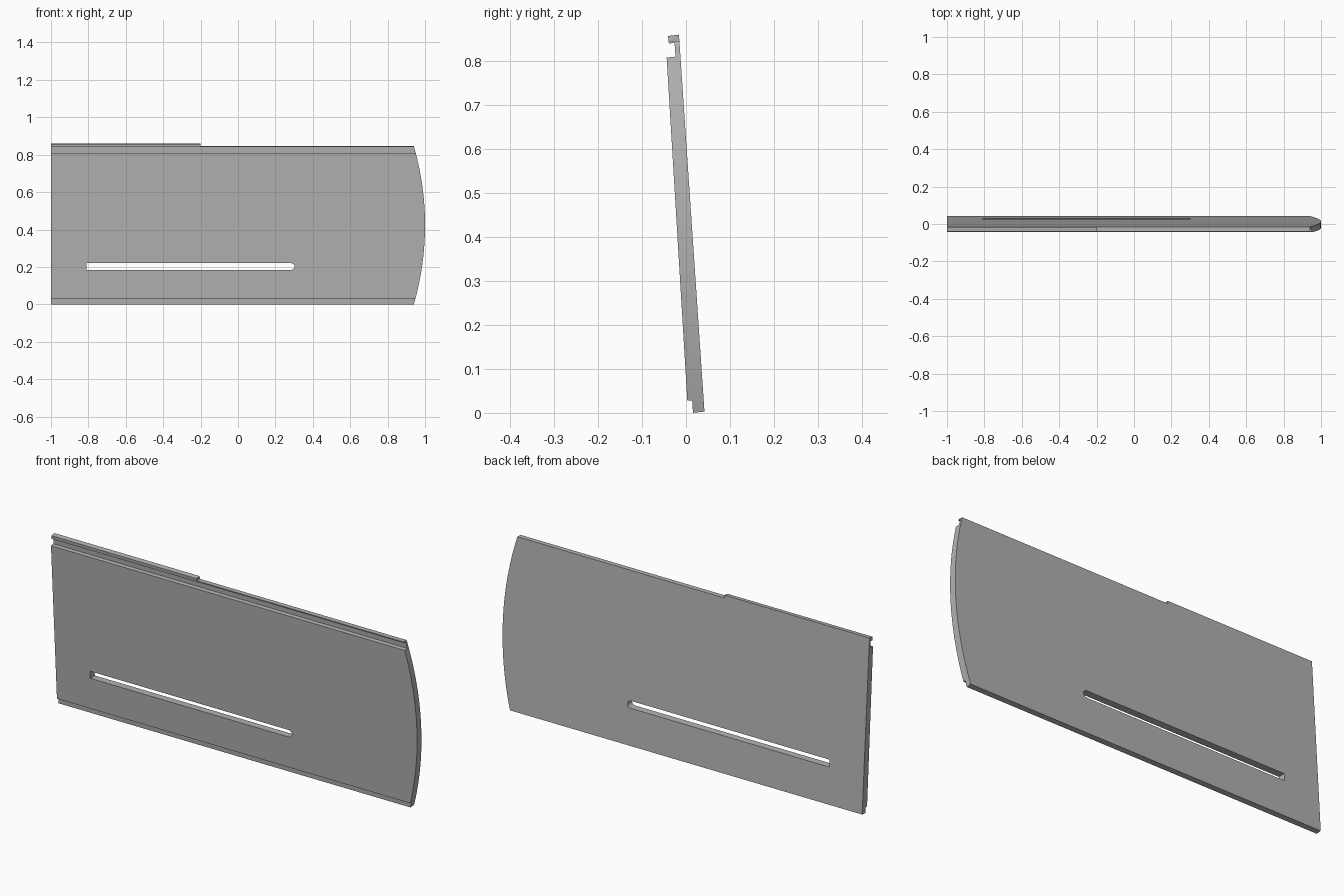
import bpy
import bmesh
import math
from mathutils import Vector

cube = bpy.data.objects.get("Cube")
if cube:
    bpy.data.objects.remove(cube, do_unlink=True)

grey = bpy.data.materials.new("mid_grey")
grey.use_nodes = True
colour = (0.45, 0.45, 0.45, 1)
grey.diffuse_color = colour
grey.node_tree.nodes["Principled BSDF"].inputs["Base Color"].default_value = colour


def prism(name, points, direction):
    """Extrude a closed outline along a direction."""
    bm = bmesh.new()
    face = bm.faces.new([bm.verts.new(p) for p in points])
    result = bmesh.ops.extrude_face_region(bm, geom=[face])
    moved = [v for v in result["geom"] if isinstance(v, bmesh.types.BMVert)]
    bmesh.ops.translate(bm, verts=moved, vec=Vector(direction))
    bmesh.ops.recalc_face_normals(bm, faces=bm.faces)
    mesh = bpy.data.meshes.new(name)
    bm.to_mesh(mesh)
    bm.free()
    mesh.materials.append(grey)
    obj = bpy.data.objects.new(name, mesh)
    bpy.context.collection.objects.link(obj)
    return obj


def cut(target, cutter, operation):
    """Apply a boolean and discard its cutter."""
    cutter.hide_render = True
    mod = target.modifiers.new(operation, "BOOLEAN")
    mod.operation = operation
    mod.solver = "EXACT"
    mod.object = cutter
    bpy.context.view_layer.objects.active = target
    bpy.ops.object.modifier_apply(modifier=mod.name)
    bpy.data.objects.remove(cutter, do_unlink=True)


# Leaning board section: bottom rebate, top groove and hooked lip
section = [(0.042, 0.003), (0.016, 0), (0.014, 0.028), (0.003, 0.028),
           (-0.044, 0.808), (-0.024, 0.81), (-0.026, 0.841), (-0.039, 0.84),
           (-0.041, 0.857), (-0.016, 0.86)]
board = prism("grooved_board", [(-1, y, z) for y, z in section], (2.1, 0, 0))

# Outline: bowed right end and shortened lip
radius, mid_z, half = 1.52, 0.423, 0.423
sweep = math.asin(half / radius)
steps = 24
arc = []
for i in range(steps + 1):
    a = -sweep + 2 * sweep * i / steps
    arc.append((1 - radius + radius * math.cos(a), mid_z + radius * math.sin(a)))
outline = [(-1.2, -0.1), (arc[0][0], -0.1)] + arc + [(-0.2, 0.846), (-0.2, 1), (-1.2, 1)]
cut(board, prism("outline_cutter", [(x, -0.3, z) for x, z in outline], (0, 0.6, 0)), "INTERSECT")

# Long slot, square at one end and rounded at the other
slot_z, slot_r, tip = 0.202, 0.018, 0.303
slot = [(-0.81, slot_z + slot_r), (-0.81, slot_z - slot_r)]
for i in range(7):
    a = math.radians(-90 + 30 * i)
    slot.append((tip - slot_r + slot_r * math.cos(a), slot_z + slot_r * math.sin(a)))
cut(board, prism("slot_cutter", [(x, -0.3, z) for x, z in slot], (0, 0.6, 0)), "DIFFERENCE")

# Smooth the bowed end while keeping the board edges crisp
bpy.ops.object.select_all(action="DESELECT")
board.select_set(True)
bpy.context.view_layer.objects.active = board
bpy.ops.object.shade_smooth_by_angle(angle=math.radians(25))
